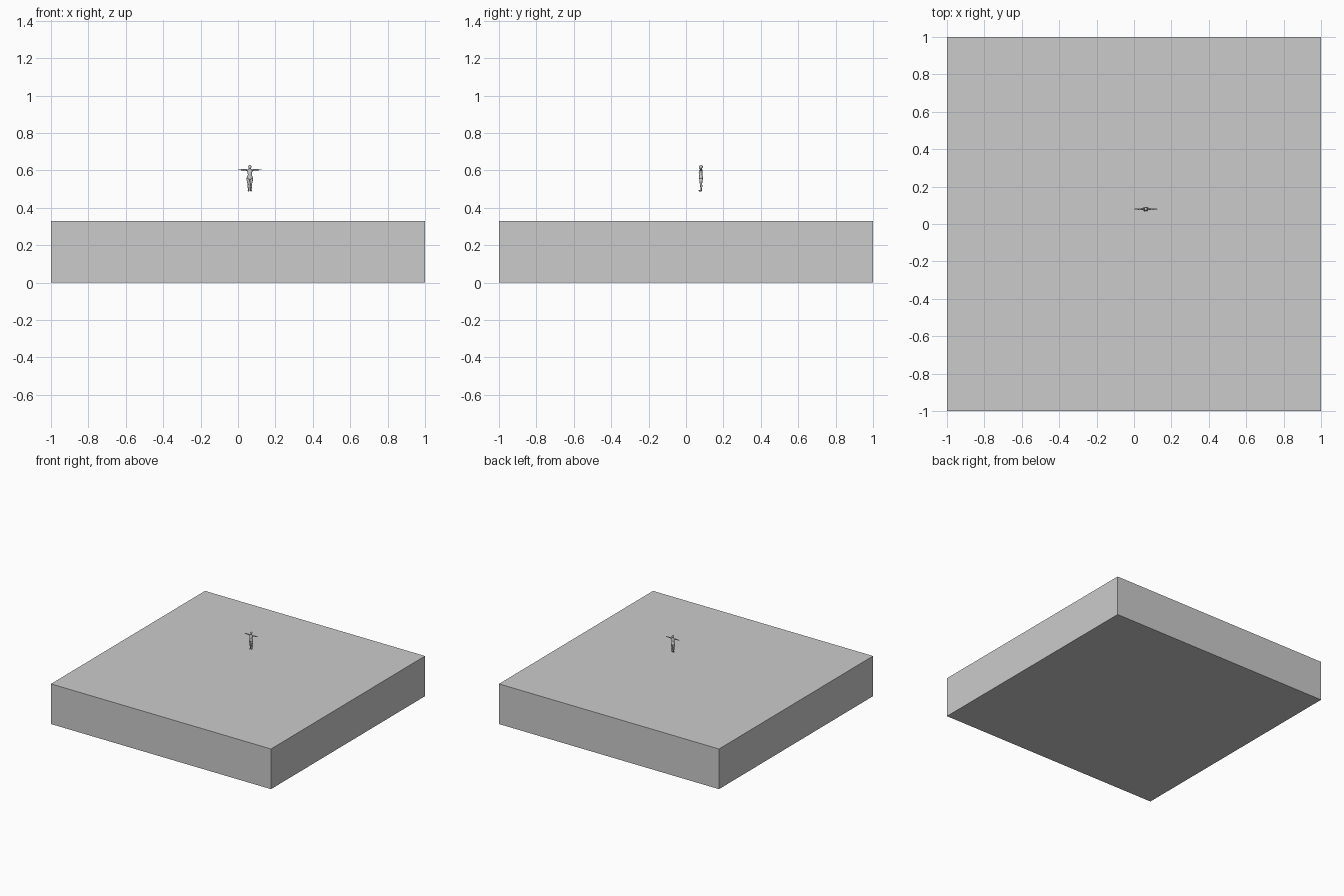
import bpy, bmesh, math
from mathutils import Vector

cube = bpy.data.objects.get("Cube")
if cube:
    bpy.data.objects.remove(cube, do_unlink=True)

GREY = (0.6, 0.6, 0.6, 1)
mat = bpy.data.materials.new("plain grey")
mat.use_nodes = True
mat.diffuse_color = GREY
mat.node_tree.nodes["Principled BSDF"].inputs["Base Color"].default_value = GREY

CX, CY, FOOT_Z = 0.063, 0.08, 0.488   # where the figure stands


def finish(name, bm, smooth=True):
    bmesh.ops.recalc_face_normals(bm, faces=bm.faces)
    mesh = bpy.data.meshes.new(name)
    bm.to_mesh(mesh)
    bm.free()
    mesh.materials.append(mat)
    for p in mesh.polygons:
        p.use_smooth = smooth
    ob = bpy.data.objects.new(name, mesh)
    bpy.context.collection.objects.link(ob)
    return ob


def loft(name, rings, along="z", sides=12):
    """Skin ellipses given as (centre, radius a, radius b), across z or x."""
    bm = bmesh.new()
    loops = []
    for centre, a, b in rings:
        loop = []
        for i in range(sides):
            t = math.tau * i / sides
            u, v = a * math.cos(t), b * math.sin(t)
            off = (u, v, 0) if along == "z" else (0, u, v)
            loop.append(bm.verts.new(Vector(centre) + Vector(off) + Vector((CX, CY, FOOT_Z))))
        loops.append(loop)
    for low, high in zip(loops, loops[1:]):
        for i in range(sides):
            j = (i + 1) % sides
            bm.faces.new((low[i], low[j], high[j], high[i]))
    bm.faces.new(loops[0][::-1])
    bm.faces.new(loops[-1])
    return finish(name, bm)


def ball(name, centre, radii):
    bm = bmesh.new()
    bmesh.ops.create_uvsphere(bm, u_segments=14, v_segments=10, radius=1)
    bmesh.ops.scale(bm, vec=radii, verts=bm.verts)
    bmesh.ops.translate(bm, vec=Vector(centre) + Vector((CX, CY, FOOT_Z)), verts=bm.verts)
    return finish(name, bm)


# Slab
bm = bmesh.new()
bmesh.ops.create_cube(bm, size=1)
bmesh.ops.scale(bm, vec=(2, 2, 0.33), verts=bm.verts)
bmesh.ops.translate(bm, vec=(0, 0, 0.165), verts=bm.verts)
finish("slab", bm, smooth=False)

# Torso from hips to neck
loft("torso", [
    ((0, 0, 0.060), 0.012, 0.008),
    ((0, 0.001, 0.070), 0.017, 0.011),
    ((0, 0, 0.078), 0.015, 0.010),
    ((0, -0.001, 0.088), 0.010, 0.008),
    ((0, -0.002, 0.102), 0.013, 0.010),
    ((0, 0, 0.113), 0.015, 0.008),
    ((0, 0, 0.118), 0.008, 0.006),
    ((0, -0.001, 0.124), 0.004, 0.004)])

# Head and hair
ball("head", (0, -0.002, 0.129), (0.008, 0.009, 0.011))
ball("hair", (0, 0.001, 0.131), (0.0085, 0.009, 0.010))

for side, s in (("left", 1), ("right", -1)):
    # Leg from hip to ankle
    loft(side + "_leg", [
        ((s * 0.006, 0.001, 0.003), 0.004, 0.004),
        ((s * 0.006, 0.001, 0.014), 0.004, 0.004),
        ((s * 0.007, 0.002, 0.026), 0.006, 0.006),
        ((s * 0.007, 0.000, 0.038), 0.005, 0.006),
        ((s * 0.008, 0.000, 0.055), 0.008, 0.008),
        ((s * 0.008, 0.001, 0.068), 0.009, 0.009)])
    ball(side + "_foot", (s * 0.007, -0.004, 0.003), (0.005, 0.010, 0.004))
    # Arm held straight out, with a flat hand
    loft(side + "_arm", [
        ((s * 0.010, 0, 0.112), 0.005, 0.005),
        ((s * 0.018, 0, 0.114), 0.005, 0.005),
        ((s * 0.032, 0, 0.115), 0.0035, 0.0035),
        ((s * 0.040, 0, 0.115), 0.004, 0.004),
        ((s * 0.050, 0, 0.115), 0.0025, 0.0025)], along="x", sides=10)
    ball(side + "_hand", (s * 0.055, 0, 0.115), (0.007, 0.0035, 0.002))
